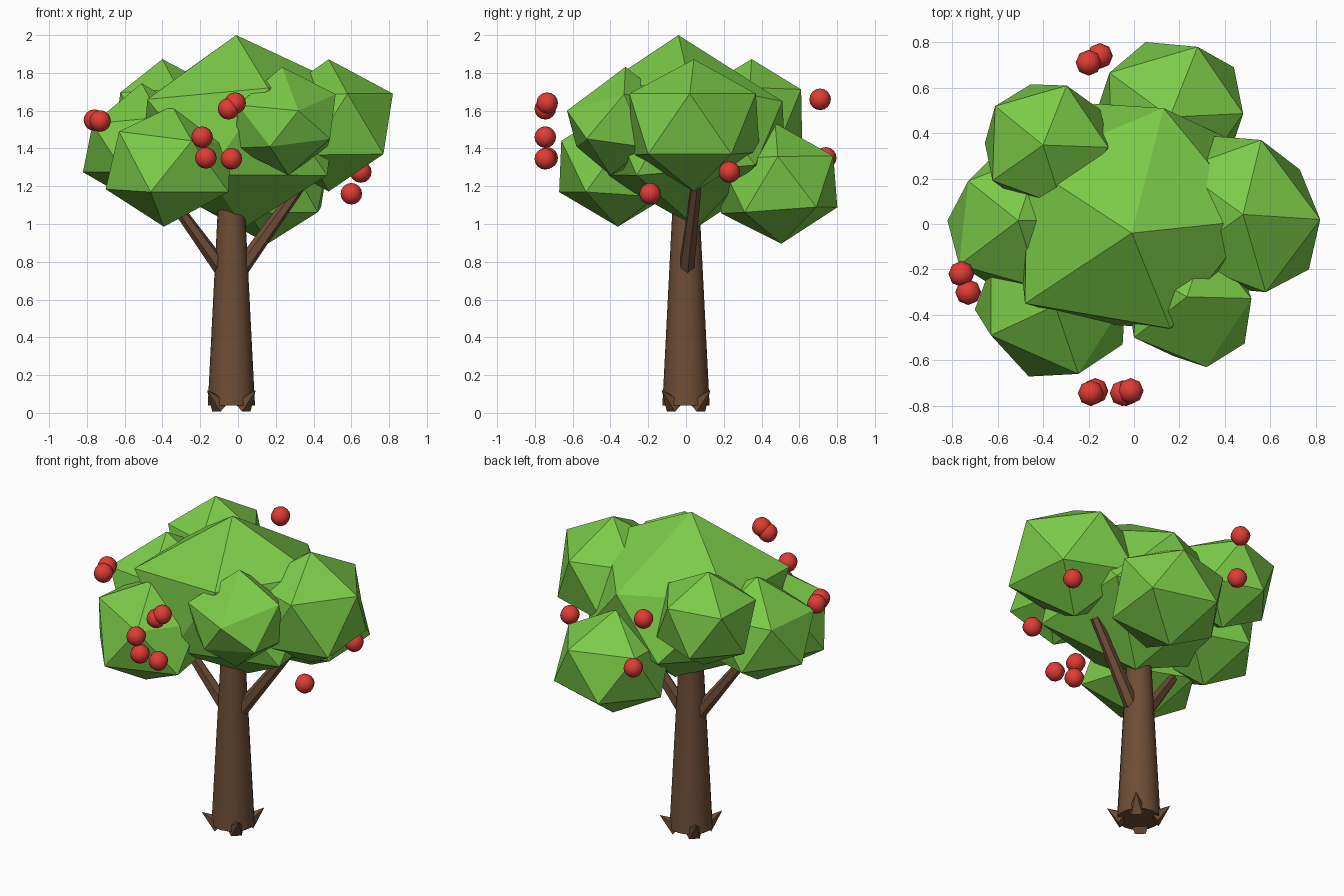
import bpy
from math import radians, cos, sin
from mathutils import Vector

cube = bpy.data.objects.get("Cube")
if cube:
    bpy.data.objects.remove(cube, do_unlink=True)


def make_material(name, rgb):
    mat = bpy.data.materials.new(name)
    mat.use_nodes = True
    mat.diffuse_color = (*rgb, 1)
    bsdf = mat.node_tree.nodes["Principled BSDF"]
    bsdf.inputs["Base Color"].default_value = (*rgb, 1)
    bsdf.inputs["Roughness"].default_value = 0.8
    return mat


leaf = make_material("leaf_green", (0.2, 0.6, 0.066))
bark = make_material("bark_brown", (0.155, 0.074, 0.037))
red = make_material("fruit_red", (0.75, 0.045, 0.035))


def finish(name, mat):
    obj = bpy.context.object
    obj.name = name
    obj.data.materials.append(mat)
    return obj


def foliage(name, centre, width, height, tilt=(0, 0, 0), corners=()):
    """Icosahedral leaf clump; each listed corner pulls its nearest vertex."""
    bpy.ops.mesh.primitive_ico_sphere_add(
        subdivisions=1, radius=1, location=centre,
        rotation=[radians(a) for a in tilt])
    obj = finish(name, leaf)
    obj.scale = (width, width, height)
    bpy.context.view_layer.update()
    to_local = obj.matrix_world.inverted()
    for corner in corners:
        goal = Vector(corner)
        nearest = min(obj.data.vertices,
                      key=lambda v: (obj.matrix_world @ v.co - goal).length)
        nearest.co = to_local @ goal


def limb(name, start, end, r_start, r_end, sides):
    """Tapered cone running between two points."""
    start, end = Vector(start), Vector(end)
    axis = end - start
    bpy.ops.mesh.primitive_cone_add(
        vertices=sides, radius1=r_start, radius2=r_end, depth=axis.length,
        location=(start + end) / 2,
        rotation=axis.to_track_quat("Z", "Y").to_euler())
    finish(name, bark)


# Crown: a wide central clump ringed by smaller, slightly uneven ones
foliage("crown_centre", (0.01, 0.01, 1.49), 0.6, 0.512, (5, -3, 3),
        [(-0.01, -0.04, 2.0), (0.13, 0.51, 1.65), (-0.48, -0.35, 1.66),
         (0.16, -0.46, 1.72), (-0.47, 0.26, 1.67), (-0.16, -0.44, 1.26)])
foliage("crown_left", (0.48, 0.042, 1.522), 0.38, 0.35, (0, 0, 0),
        [(0.82, 0.02, 1.69), (0.77, -0.2, 1.37), (0.56, 0.37, 1.69),
         (0.58, -0.3, 1.69), (0.73, 0.24, 1.37), (0.31, 0.39, 1.38)])
foliage("crown_right", (-0.51, 0.015, 1.42), 0.348, 0.325, (0, 0, 0),
        [(-0.73, 0.19, 1.53), (-0.77, -0.18, 1.53)])
foliage("crown_front_left", (0.25, -0.36, 1.545), 0.308, 0.29, (-8, -3, 3),
        [(0.32, -0.63, 1.6), (0.0, -0.5, 1.63), (0.17, -0.58, 1.41)])
foliage("crown_front_right", (-0.37, -0.36, 1.305), 0.36, 0.32, (0, 4, 3),
        [(-0.63, -0.49, 1.49), (-0.05, -0.53, 1.17)])
foliage("crown_back_left", (0.157, 0.488, 1.215), 0.362, 0.32, (3, 0, 1),
        [(0.28, 0.78, 1.36), (0.44, 0.69, 1.09)])
foliage("crown_back_right", (-0.385, 0.347, 1.575), 0.312, 0.298, (0, -3, -2))

# Trunk and the two branches
base = Vector((-0.035, 0, 0.04))
limb("trunk", base, base + Vector((0, 0, 1.16)), 0.125, 0.066, 16)
bpy.ops.object.shade_smooth_by_angle(angle=radians(40))
limb("branch_left", (0.0, 0.0, 0.74), (0.335, 0.055, 1.21), 0.044, 0.029, 6)
limb("branch_right", (-0.07, 0.0, 0.74), (-0.33, -0.05, 1.1), 0.044, 0.029, 6)

# Four pointed roots on the diagonals of the trunk base
for i in range(4):
    a = radians(45 + 90 * i)
    out = Vector((cos(a), sin(a), 0))
    up = Vector((0, 0, 1))
    limb(f"root_{i + 1}", base + out * 0.085,
         base + out * 0.182 + up * 0.08, 0.053, 0, 5)

# Round fruit around the crown
fruit = [(-0.76, -0.22, 1.55), (-0.73, -0.3, 1.545),
         (-0.015, -0.735, 1.64), (-0.05, -0.745, 1.61),
         (-0.19, -0.745, 1.46), (-0.17, -0.735, 1.35), (-0.035, -0.745, 1.345),
         (0.65, 0.23, 1.275), (0.6, -0.19, 1.16),
         (-0.2, 0.71, 1.66), (-0.15, 0.74, 1.35)]
for i, place in enumerate(fruit):
    bpy.ops.mesh.primitive_uv_sphere_add(
        segments=8, ring_count=8, radius=0.057, location=place)
    finish(f"fruit_{i + 1}", red)
    bpy.ops.object.shade_smooth()
